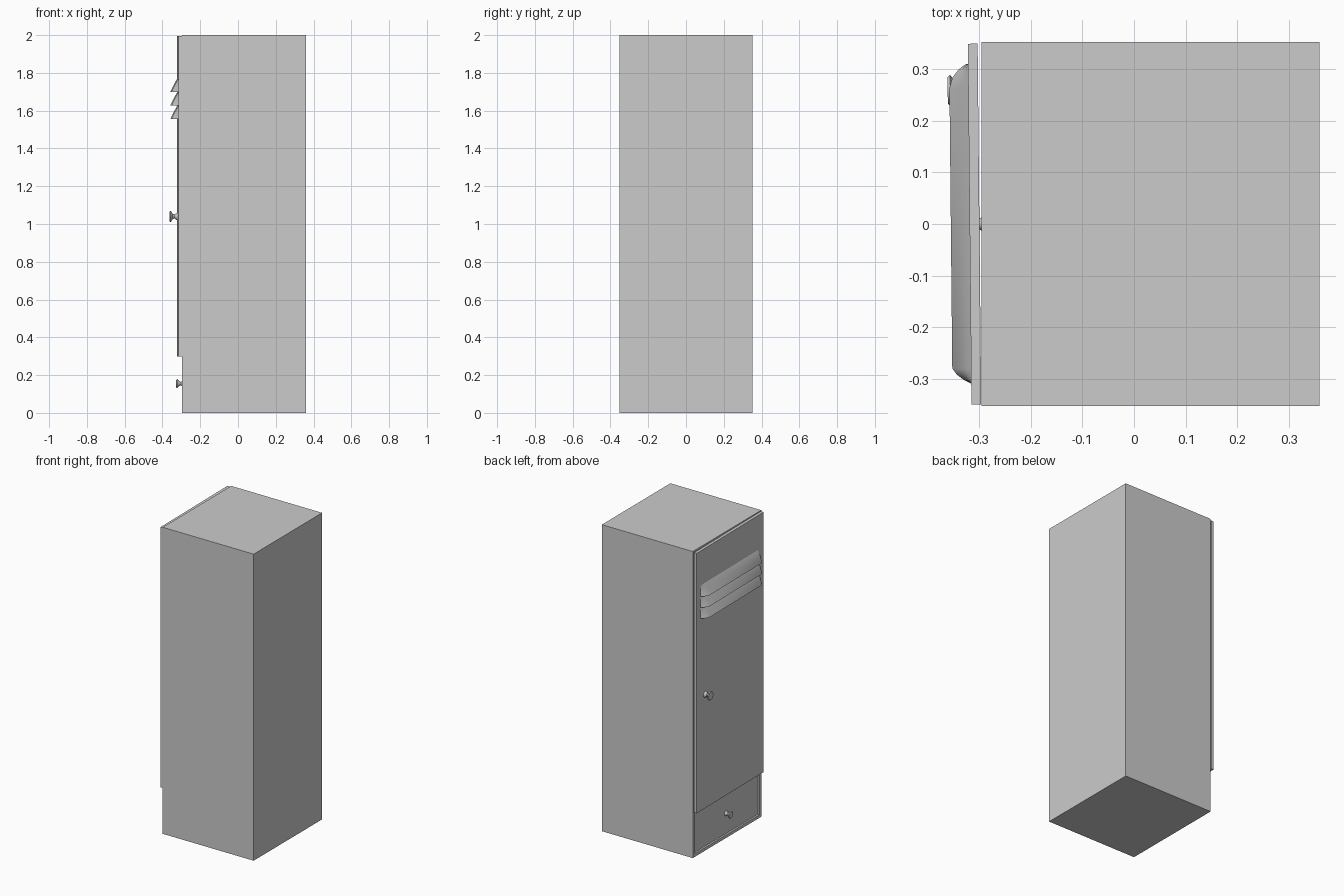
import bpy, math

if "Cube" in bpy.data.objects:
    bpy.data.objects.remove(bpy.data.objects["Cube"])

def mesh_obj(name, verts, faces):
    me = bpy.data.meshes.new(name)
    me.from_pydata(verts, [], faces)
    ob = bpy.data.objects.new(name, me)
    bpy.context.collection.objects.link(ob)
    return ob

def box(name, lo, hi):
    v = [(x, y, z) for x in (lo[0], hi[0]) for y in (lo[1], hi[1]) for z in (lo[2], hi[2])]
    f = [(0, 1, 3, 2), (4, 6, 7, 5), (0, 4, 5, 1), (2, 3, 7, 6), (0, 2, 6, 4), (1, 5, 7, 3)]
    return mesh_obj(name, v, f)

def smooth(ob, deg):
    bpy.ops.object.select_all(action='DESELECT')
    ob.select_set(True)
    bpy.context.view_layer.objects.active = ob
    bpy.ops.object.shade_smooth_by_angle(angle=math.radians(deg))

def knob(name, x, y, z, profile, n=12):
    # lathe pointing towards -x; profile = (distance, radius)
    v = [(x - d, y + r * math.cos(2 * math.pi * i / n), z + r * math.sin(2 * math.pi * i / n))
         for d, r in profile for i in range(n)]
    f = [(k * n + i, (k + 1) * n + i, (k + 1) * n + (i + 1) % n, k * n + (i + 1) % n)
         for k in range(len(profile) - 1) for i in range(n)]
    f += [tuple(range(n)), tuple(range(len(v) - 1, len(v) - n - 1, -1))]
    ob = mesh_obj(name, v, f)
    smooth(ob, 35)
    return ob

def louvre(name, face_x, z_top, height, outline):
    # pressed slat: straight top edge on the door, bowed lower lip
    rows, v = 6, []
    for k in range(rows):
        t = k / (rows - 1)
        v += [(face_x - d * t ** 0.9, y, z_top - height * t) for y, d in outline]
    n = len(outline)
    v += [(face_x, y, z_top - height) for y, d in outline]
    f = [(k * n + i, (k + 1) * n + i, (k + 1) * n + i + 1, k * n + i + 1)
         for k in range(rows) for i in range(n - 1)]
    ob = mesh_obj(name, v, f)
    smooth(ob, 40)
    return ob

# Hollow cabinet body with door and drawer bays
B, F, W, T = 0.36, -0.296, 0.353, 0.02
body = box("cabinet_body", (F, -W, 0), (B, W, 2))
for nm, z0, z1 in (("drawer_bay", T, 0.285), ("door_bay", 0.305, 2 - T)):
    cut = box(nm, (F - 0.1, -W + T, z0), (B - T, W - T, z1))
    cut.hide_render = True
    m = body.modifiers.new(nm, 'BOOLEAN')
    m.operation, m.object, m.solver = 'DIFFERENCE', cut, 'EXACT'
    bpy.context.view_layer.objects.active = body
    bpy.ops.object.modifier_apply(modifier=nm)
    bpy.data.objects.remove(cut)

# Drawer: slightly recessed front and box behind it
y, x0, x1, zt = W - T - 0.003, F + 0.008, 0.30, 0.282
box("drawer_front", (x0, -y, 0.023), (x0 + T, y, zt))
box("drawer_bottom", (x0 + T, -y, 0.023), (x1, y, 0.035))
box("drawer_back", (x1 - 0.012, -y, 0.035), (x1, y, 0.25))
for s, nm in ((-1, "right"), (1, "left")):
    a, b = sorted((s * y, s * (y - 0.012)))
    box("drawer_side_" + nm, (x0 + T, a, 0.035), (x1 - 0.012, b, 0.25))
knob("drawer_knob", x0, 0, 0.155,
     [(0, 0.016), (0.006, 0.014), (0.014, 0.009), (0.022, 0.012), (0.034, 0.024), (0.039, 0.02)])

# Door built at its hinge, with louvres and knob
door = box("door", (-0.019, 0, 0.298), (0, 0.70, 1.994))
outline = [(0.04, 0.0), (0.048, 0.015), (0.058, 0.028), (0.07, 0.037),
           (0.615, 0.037), (0.635, 0.031), (0.65, 0.019), (0.66, 0.006), (0.661, 0)]
parts = [louvre(f"louvre_{i + 1}", -0.0185, 1.77 - i * 0.072, 0.071, outline) for i in range(3)]
parts.append(knob("door_knob", -0.018, 0.61, 1.04,
                  [(0, 0.02), (0.007, 0.018), (0.015, 0.011), (0.024, 0.013), (0.036, 0.03), (0.041, 0.026)]))
for p in parts:
    p.parent = door

# Hang the door barely ajar
door.location = (F - 0.0005, -0.35, 0)
door.rotation_euler = (0, 0, 0.01)
